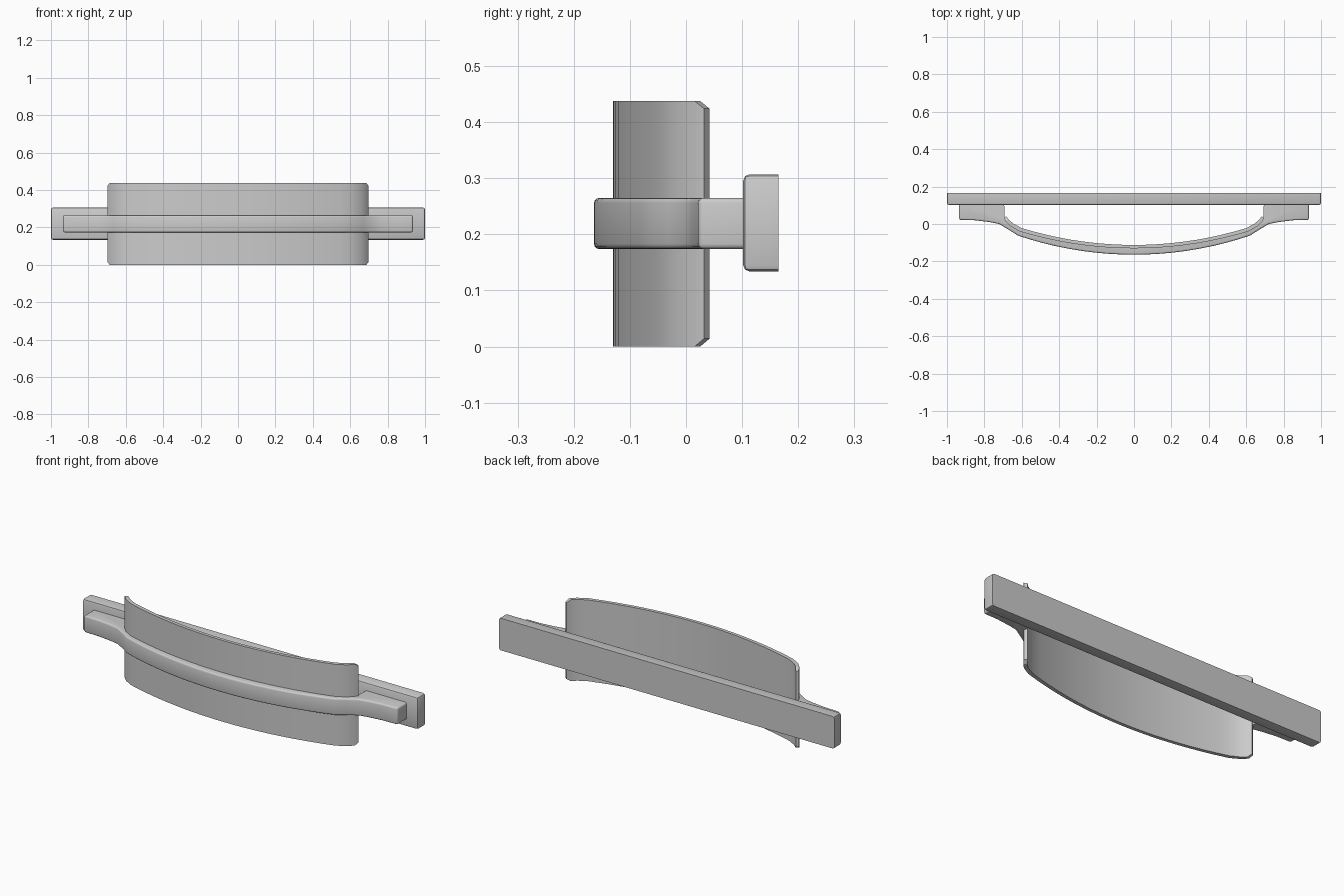
import bpy, bmesh, math

if "Cube" in bpy.data.objects:
    bpy.data.objects.remove(bpy.data.objects["Cube"])


def finish(bm, name):
    bmesh.ops.recalc_face_normals(bm, faces=bm.faces)
    me = bpy.data.meshes.new(name)
    bm.to_mesh(me)
    bm.free()
    ob = bpy.data.objects.new(name, me)
    bpy.context.collection.objects.link(ob)
    bpy.ops.object.select_all(action='DESELECT')
    ob.select_set(True)
    bpy.context.view_layer.objects.active = ob
    bpy.ops.object.shade_smooth_by_angle(angle=math.radians(32))
    return ob


def arc(x_end, y_end, y_mid, n=9):
    """Half arc from the centre (0, y_mid) out to (x_end, y_end)."""
    s = y_end - y_mid
    r = (x_end ** 2 + s ** 2) / (2 * s)
    a = math.asin(x_end / r)
    return [(r * math.sin(a * i / n), y_mid + r * (1 - math.cos(a * i / n)))
            for i in range(n + 1)]


def mirrored(half):
    """Left-to-right path from a half path starting at x = 0."""
    return [(-x, y) for x, y in reversed(half[1:])] + half


def prism(outline, z0, z1):
    bm = bmesh.new()
    f = bm.faces.new([bm.verts.new((x, y, z0)) for x, y in outline])
    ext = bmesh.ops.extrude_face_region(bm, geom=[f])
    for v in ext['geom']:
        if isinstance(v, bmesh.types.BMVert):
            v.co.z = z1
    bmesh.ops.recalc_face_normals(bm, faces=bm.faces)
    return bm


# Back bar: rounded ends and front edge, flat back
bm = prism([(-1, 0.102), (1, 0.102), (1, 0.165), (-1, 0.165)], 0.134, 0.307)
edges = [e for e in bm.edges
         if any(v.co.y < 0.15 for v in e.verts)]
bmesh.ops.bevel(bm, geom=edges, offset=0.011, segments=2, profile=0.5,
                affect='EDGES')
finish(bm, "back_bar")

# Curved plate: bowed sheet with clipped corners and tightly curled ends
outer = mirrored(arc(0.61, -0.04, -0.13) + [(0.66, -0.012), (0.686, 0.015), (0.697, 0.032)])
inner = mirrored(arc(0.60, -0.022, -0.112) + [(0.645, 0.002), (0.671, 0.025), (0.684, 0.042)])
bm = bmesh.new()
rings = []
last = len(outer) - 1
for i, (o, n) in enumerate(zip(outer, inner)):
    c = 0.014 if i in (0, last) else 0.0
    rings.append([bm.verts.new((p[0], p[1], z))
                  for p, z in ((o, c), (o, 0.438 - c), (n, 0.438 - c), (n, c))])
for a, b in zip(rings, rings[1:]):
    for k in range(4):
        bm.faces.new((a[k], a[(k + 1) % 4], b[(k + 1) % 4], b[k]))
bm.faces.new(rings[0])
bm.faces.new(rings[-1])
finish(bm, "curved_plate")

# Front strap: follows the plate, flares into mounting feet on the bar
front = mirrored(arc(0.62, -0.062, -0.164) +
                 [(0.67, -0.03), (0.72, 0.0), (0.77, 0.01), (0.85, 0.02), (0.935, 0.022)])
back = mirrored(arc(0.605, -0.031, -0.121) +
                [(0.652, -0.005), (0.679, 0.02), (0.692, 0.038), (0.694, 0.105), (0.935, 0.105)])
bm = prism(front + back[::-1], 0.174, 0.265)
front_set = {(round(x, 4), round(y, 4)) for x, y in front}
key = lambda v: (round(v.co.x, 4), round(v.co.y, 4))
edges = []
for e in bm.edges:
    a, b = e.verts
    flat = abs(a.co.z - b.co.z) < 1e-5
    at_end = abs(a.co.x) > 0.93 and abs(b.co.x) > 0.93
    if flat and key(a) in front_set and key(b) in front_set:
        edges.append(e)
    elif at_end and (flat or a.co.y < 0.05):
        edges.append(e)
bmesh.ops.bevel(bm, geom=edges, offset=0.009, segments=3, profile=0.5,
                affect='EDGES')
finish(bm, "front_strap")
